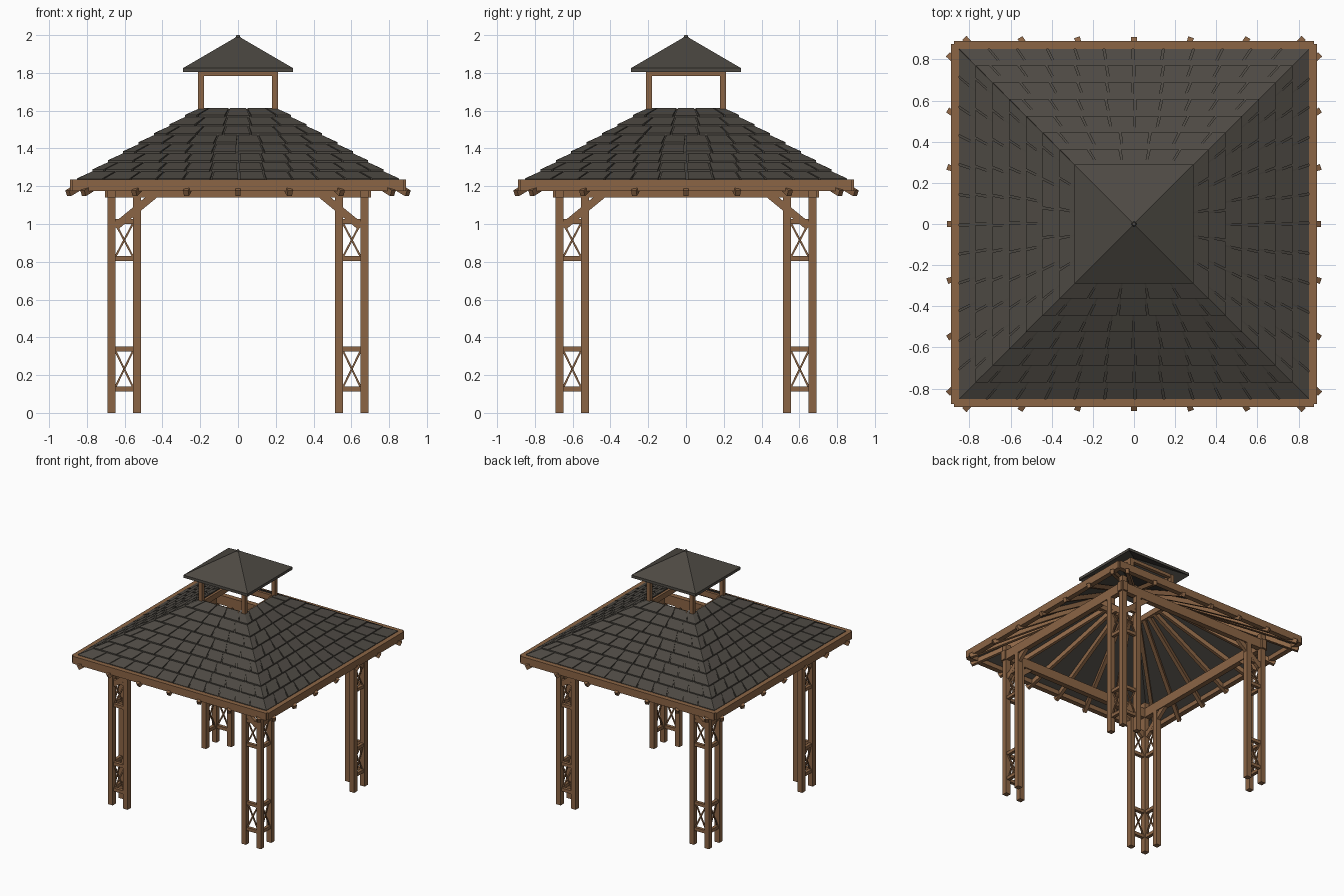
import bpy, bmesh, random
from math import pi
from mathutils import Vector, Matrix

if "Cube" in bpy.data.objects:
    bpy.data.objects.remove(bpy.data.objects["Cube"])

random.seed(4)


def material(name, rgb):
    m = bpy.data.materials.new(name)
    m.diffuse_color = (*rgb, 1)
    m.use_nodes = True
    m.node_tree.nodes["Principled BSDF"].inputs["Base Color"].default_value = m.diffuse_color
    return m


WOOD = material("wood", (0.26, 0.13, 0.06))
SLATE = material("slate", (0.075, 0.067, 0.056))


def hexa(bm, bottom, top):
    """Six-sided block from two matching quads."""
    a = [bm.verts.new(p) for p in bottom]
    b = [bm.verts.new(p) for p in top]
    bm.faces.new(a[::-1])
    bm.faces.new(b)
    for i in range(4):
        j = (i + 1) % 4
        bm.faces.new((a[i], a[j], b[j], b[i]))


def bar(bm, p, q, w, h, up=(0, 0, 1)):
    """Rectangular timber from p to q, w wide and h deep along up."""
    p, q = Vector(p), Vector(q)
    d = (q - p).normalized()
    s = d.cross(Vector(up)).normalized()
    u = s.cross(d)
    off = [s * (w / 2 * i) + u * (h / 2 * j) for i, j in ((-1, -1), (1, -1), (1, 1), (-1, 1))]
    hexa(bm, [p + o for o in off], [q + o for o in off])


def finish(name, bm, mat, turns=4):
    """Repeat the geometry around z and make the object."""
    src = bm.verts[:] + bm.edges[:] + bm.faces[:]
    for k in range(1, turns):
        new = bmesh.ops.duplicate(bm, geom=src)["geom"]
        verts = [v for v in new if isinstance(v, bmesh.types.BMVert)]
        bmesh.ops.rotate(bm, verts=verts, cent=(0, 0, 0), matrix=Matrix.Rotation(k * pi / 2, 3, 'Z'))
    bmesh.ops.recalc_face_normals(bm, faces=bm.faces[:])
    me = bpy.data.meshes.new(name)
    bm.to_mesh(me)
    bm.free()
    me.materials.append(mat)
    ob = bpy.data.objects.new(name, me)
    bpy.context.collection.objects.link(ob)
    return ob


def square_shell(name, profile, mat):
    """Sweep a closed (radius, z) profile round a square plan."""
    bm = bmesh.new()
    rings = [[bm.verts.new((x * r, y * r, z)) for r, z in profile]
             for x, y in ((1, -1), (1, 1), (-1, 1), (-1, -1))]
    n = len(profile)
    for i in range(4):
        a, b = rings[i], rings[(i + 1) % 4]
        for j in range(n):
            k = (j + 1) % n
            if profile[j][0] or profile[k][0]:
                bm.faces.new((a[j], b[j], b[k], a[k]))
    bmesh.ops.remove_doubles(bm, verts=bm.verts[:], dist=1e-5)
    return finish(name, bm, mat, 1)


A, B, S = 0.67, 0.535, 0.042     # outer and inner post lines, post size

# Three posts at every corner
bm = bmesh.new()
for x, y, top in ((A, -A, 1.27), (B, -A, 1.15), (A, -B, 1.15)):
    bar(bm, (x, y, 0), (x, y, top), S, S, (0, 1, 0))
finish("corner_posts", bm, WOOD)

# Rails and crossed slats between the posts
rails, slats = bmesh.new(), bmesh.new()
for swap in (False, True):
    def pt(u, z, off=0):
        return (A + off, -u, z) if swap else (u, -A - off, z)
    face = (1, 0, 0) if swap else (0, 1, 0)
    for lo, hi in ((0.127, 0.338), (0.817, 1.013)):
        for z in (lo, hi):
            bar(rails, pt(B, z), pt(A, z), 0.026, 0.026)
        for a, b, off in ((B + S / 2, A - S / 2, 0.004), (A - S / 2, B + S / 2, -0.004)):
            bar(slats, pt(a, lo + 0.01, off), pt(b, hi - 0.01, off), 0.01, 0.008, face)
finish("lattice_rails", rails, WOOD)
finish("lattice_slats", slats, WOOD)

# Top beams and knee braces
bm = bmesh.new()
bar(bm, (-0.705, -A, 1.178), (0.705, -A, 1.178), S, 0.076)
finish("top_beams", bm, WOOD)
bm = bmesh.new()
for s in (-1, 1):
    bar(bm, (s * 0.65, -A, 0.985), (s * 0.43, -A, 1.165), 0.04, 0.028, (0, 1, 0))
finish("knee_braces", bm, WOOD)


def roof_z(r):
    return 1.225 + (0.855 - r) * 0.588


# Fanned rafters with tails under the eaves
bm = bmesh.new()
for x in (-0.82, -0.55, -0.275, 0, 0.275, 0.55, 0.82):
    t = x / 0.9
    ends = [(t * r, -r, roof_z(r) - 0.036) for r in (0.9, 0.2)]
    bar(bm, ends[0], ends[1], 0.028, 0.034)
finish("rafters", bm, WOOD)

# Eave boards
bm = bmesh.new()
bar(bm, (-0.875, -0.87, 1.206), (0.875, -0.87, 1.206), 0.04, 0.06)
finish("eave_boards", bm, WOOD)

# Roof deck with open centre
square_shell("roof_deck", [(0.855, roof_z(0.855)), (0.2, roof_z(0.2)),
                           (0.2, roof_z(0.2) - 0.016), (0.855, roof_z(0.855) - 0.016)], SLATE)

# Shingles: staggered rows whose joints lean towards the peak
bm = bmesh.new()
ROWS, R0, R1 = 8, 0.852, 0.2
for i in range(ROWS):
    ra = R0 + (R1 - R0) * i / ROWS
    rb = R0 + (R1 - R0) * (i + 1) / ROWS
    n = max(4, round(2 * ra / 0.14))
    cuts = [-1]
    for k in range(n + 1):
        t = -1 + 2 * (k + (0.5 if i % 2 else 0)) / n + random.uniform(-0.1, 0.1) / n
        if -0.97 < t < 0.97:
            cuts.append(t)
    cuts.append(1)
    g = 0.005 / ra
    for a, b in zip(cuts, cuts[1:]):
        a += g if a > -1 else 0
        b -= g if b < 1 else 0
        lift = random.uniform(0.012, 0.015)
        plan = ((a, ra, lift), (b, ra, lift), (b, rb, 0.004), (a, rb, 0.004))
        hexa(bm, [(t * r, -r, roof_z(r) - 0.003) for t, r, h in plan],
             [(t * r, -r, roof_z(r) + h) for t, r, h in plan])
finish("roof_shingles", bm, SLATE)

# Lantern frame: posts, base ring and top ring
bm = bmesh.new()
L = 0.195
bar(bm, (L, -L, 1.56), (L, -L, 1.81), 0.032, 0.032, (0, 1, 0))
finish("lantern_posts", bm, WOOD)
for name, z, h in (("lantern_base_ring", 1.583, 0.045), ("lantern_top_ring", 1.797, 0.026)):
    bm = bmesh.new()
    bar(bm, (-L, -L, z), (L, -L, z), 0.03, h)
    finish(name, bm, WOOD)

# Lantern cap and its small peak button
square_shell("lantern_cap", [(0, 1.995), (0.29, 1.826), (0.29, 1.804), (0, 1.973)], SLATE)
bm = bmesh.new()
bmesh.ops.create_cone(bm, cap_ends=True, segments=12, radius1=0.016, radius2=0.008, depth=0.02,
                      matrix=Matrix.Translation((0, 0, 1.99)))
finish("peak_button", bm, SLATE, 1)
